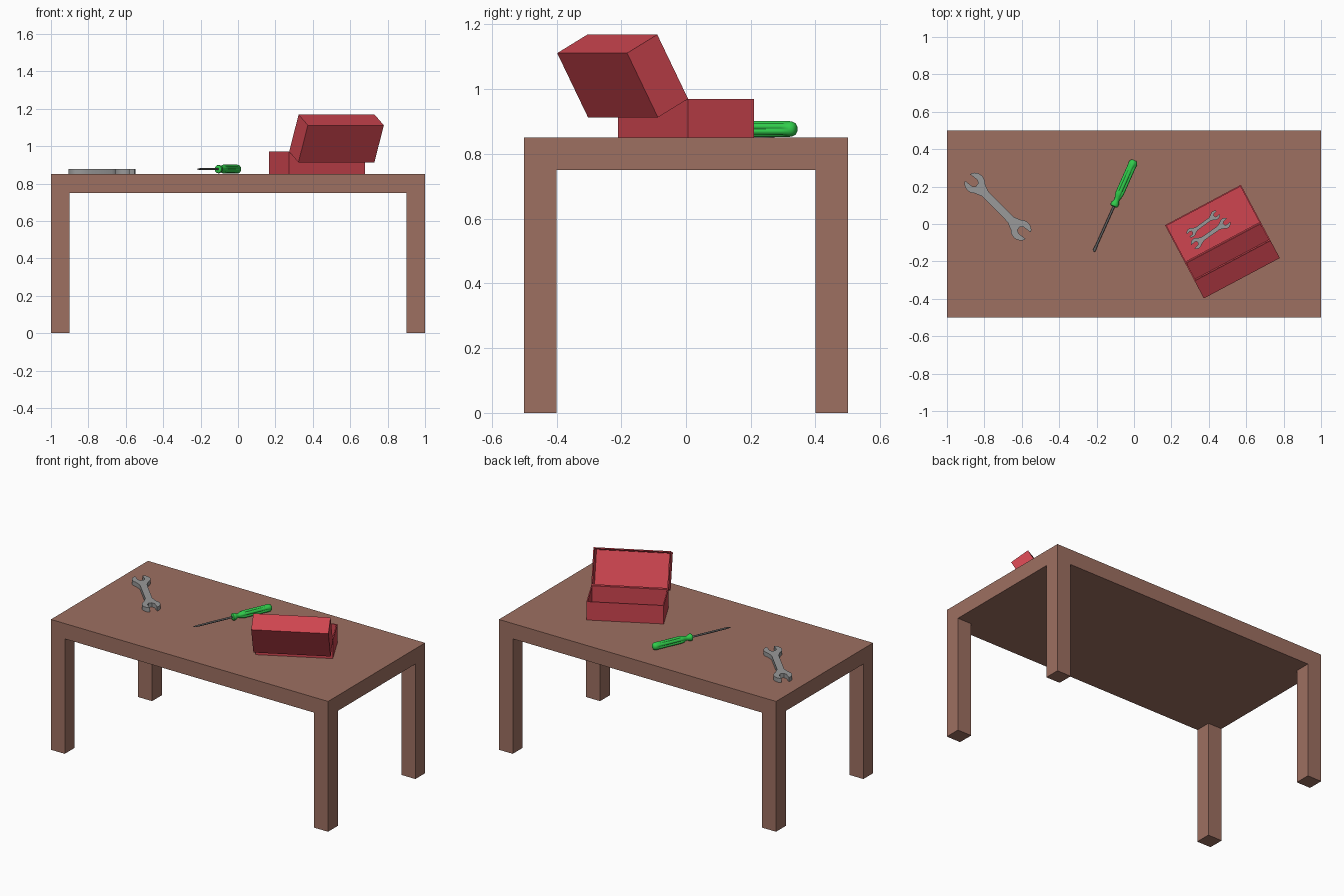
import bpy, bmesh
from math import sin, cos, pi, radians
from mathutils import Matrix, Vector

if "Cube" in bpy.data.objects:
    bpy.data.objects.remove(bpy.data.objects["Cube"])


def material(name, rgb):
    m = bpy.data.materials.new(name)
    m.diffuse_color = (*rgb, 1)
    m.use_nodes = True
    m.node_tree.nodes["Principled BSDF"].inputs["Base Color"].default_value = m.diffuse_color
    return m


WOOD = material("brown_wood", (0.34, 0.16, 0.12))
RED = material("red_paint", (0.62, 0.06, 0.08))
GREEN = material("green_plastic", (0.03, 0.6, 0.07))
STEEL = material("steel", (0.32, 0.32, 0.32))
DARK = material("dark_steel", (0.12, 0.12, 0.12))


def finish(name, bm, mat, matrix=Matrix(), smooth=False):
    bmesh.ops.recalc_face_normals(bm, faces=bm.faces)
    me = bpy.data.meshes.new(name)
    bm.to_mesh(me)
    bm.free()
    me.transform(matrix)
    me.materials.append(mat)
    ob = bpy.data.objects.new(name, me)
    bpy.context.collection.objects.link(ob)
    if smooth:
        bpy.context.view_layer.objects.active = ob
        ob.select_set(True)
        bpy.ops.object.shade_smooth_by_angle(angle=radians(40))
        ob.select_set(False)
    return ob


def box_mesh(lo, hi):
    lo, hi = Vector(lo), Vector(hi)
    bm = bmesh.new()
    bmesh.ops.create_cube(bm, size=1)
    bmesh.ops.scale(bm, vec=hi - lo, verts=bm.verts)
    bmesh.ops.translate(bm, vec=(lo + hi) / 2, verts=bm.verts)
    return bm


def open_box(name, lo, hi, wall, matrix):
    """Thin-walled tray, open at local +z."""
    bm = box_mesh(lo, hi)
    bm.normal_update()
    top = max(bm.faces, key=lambda f: f.calc_center_median().z)
    bmesh.ops.inset_region(bm, faces=[top], thickness=wall)
    top = max(bm.faces, key=lambda f: (f.normal.z, -f.calc_center_median().xy.length)) \
        if not top.is_valid else top
    new = bmesh.ops.extrude_discrete_faces(bm, faces=[top])["faces"][0]
    bmesh.ops.translate(bm, vec=(0, 0, -(hi[2] - lo[2] - wall)), verts=new.verts)
    finish(name, bm, RED, matrix)


def wrench(name, x, y, z, angle, scale):
    """Double open-ended wrench, flat on z, point symmetric."""
    half, r, hw, a = 0.177, 0.055, 0.021, radians(8)
    d = math_junction = 0.40          # half angle where the handle leaves the head
    b = radians(38)                   # half angle of the jaw opening
    arc = lambda s, e, n=10: [(r * cos(s + (e - s) * i / n), r * sin(s + (e - s) * i / n))
                              for i in range(n + 1)]
    notch = [(0.048, -0.022), (0.0, -0.022), (-0.016, -0.011),
             (-0.016, 0.011), (0.0, 0.022), (0.048, 0.022)]
    notch = [(px * cos(a) - py * sin(a), px * sin(a) + py * cos(a)) for px, py in notch]
    head = arc(-pi + d + 0.35, a - b) + notch + arc(a + b, pi - d - 0.35)
    head = [(-0.08, -hw)] + head + [(-0.08, hw)]
    end = [(px + half, py) for px, py in head]
    outline = end + [(-px, -py) for px, py in end]
    bm = bmesh.new()
    face = bm.faces.new([bm.verts.new((px, py, 0)) for px, py in outline])
    ext = bmesh.ops.extrude_face_region(bm, geom=[face])["geom"]
    bmesh.ops.translate(bm, vec=(0, 0, 0.028),
                        verts=[v for v in ext if isinstance(v, bmesh.types.BMVert)])
    bmesh.ops.triangulate(bm, faces=[f for f in bm.faces if len(f.verts) > 4])
    finish(name, bm, STEEL, Matrix.Translation((x, y, z))
           @ Matrix.Rotation(radians(angle), 4, 'Z') @ Matrix.Scale(scale, 4), True)


def loft(name, rings, n, mat, matrix):
    """Rings along local x: (position, half width y, half height z, flute depth)."""
    bm = bmesh.new()
    loops = []
    for t, ry, rz, flute in rings:
        loop = []
        for i in range(n):
            th = 2 * pi * i / n
            k = 1 - flute * (0.5 + 0.5 * cos(6 * th)) ** 3
            loop.append(bm.verts.new((t, ry * k * cos(th), rz * k * sin(th))))
        loops.append(loop)
    for p, q in zip(loops, loops[1:]):
        for i in range(n):
            bm.faces.new((p[i], p[(i + 1) % n], q[(i + 1) % n], q[i]))
    bm.faces.new(loops[0])
    bm.faces.new(loops[-1])
    finish(name, bm, mat, matrix, True)


# Table
finish("table_top", box_mesh((-1, -0.5, 0.75), (1, 0.5, 0.85)), WOOD)
for sx, nx in ((-1, "left"), (1, "right")):
    for sy, ny in ((-1, "front"), (1, "back")):
        cx, cy = sx * 0.95, sy * 0.45
        finish(f"{ny}_{nx}_leg",
               box_mesh((cx - 0.05, cy - 0.05, 0), (cx + 0.05, cy + 0.05, 0.75)), WOOD)

# Toolbox: tray and hinged lid tipped open towards the front
L, W, H, T = 0.46, 0.23, 0.12, 0.01
place = Matrix.Translation((0.4225, 0, 0.85)) @ Matrix.Rotation(radians(28), 4, 'Z')
open_box("toolbox_base", (-L / 2, -W / 2, 0), (L / 2, W / 2, H), T, place)
open_box("toolbox_lid", (-L / 2, -0.226, -H), (L / 2, 0, 0), T,
         place @ Matrix.Translation((0, -W / 2, H))
         @ Matrix.Rotation(radians(118.5 + 180), 4, 'X'))

# Wrenches: one on the table, two in the box
wrench("table_wrench", -0.728, 0.093, 0.85, -45.5, 1.0)
wrench("box_wrench_small", 0.37, 0.0, 0.86, 36, 0.45)
wrench("box_wrench_large", 0.41, -0.05, 0.86, 35, 0.53)

# Screwdriver lying on the table
lay = Matrix.Translation((-0.215, -0.147, 0.877)) @ Matrix.Rotation(radians(66), 4, 'Z')
loft("screwdriver_shaft", [(0, 0.006, 0.0015, 0), (0.012, 0.008, 0.003, 0),
                           (0.04, 0.006, 0.006, 0), (0.275, 0.006, 0.006, 0)], 16, DARK, lay)
loft("screwdriver_handle",
     [(t, r, r, f) for t, r, f in (
         (0.262, 0.013, 0), (0.266, 0.020, 0), (0.274, 0.0225, 0), (0.284, 0.020, 0),
         (0.296, 0.0145, 0), (0.308, 0.0145, 0), (0.325, 0.021, 0.05), (0.342, 0.0245, 0.2),
         (0.37, 0.0245, 0.22), (0.49, 0.0245, 0.22), (0.505, 0.0245, 0.05),
         (0.518, 0.0235, 0), (0.528, 0.019, 0), (0.534, 0.010, 0))], 48, GREEN, lay)
